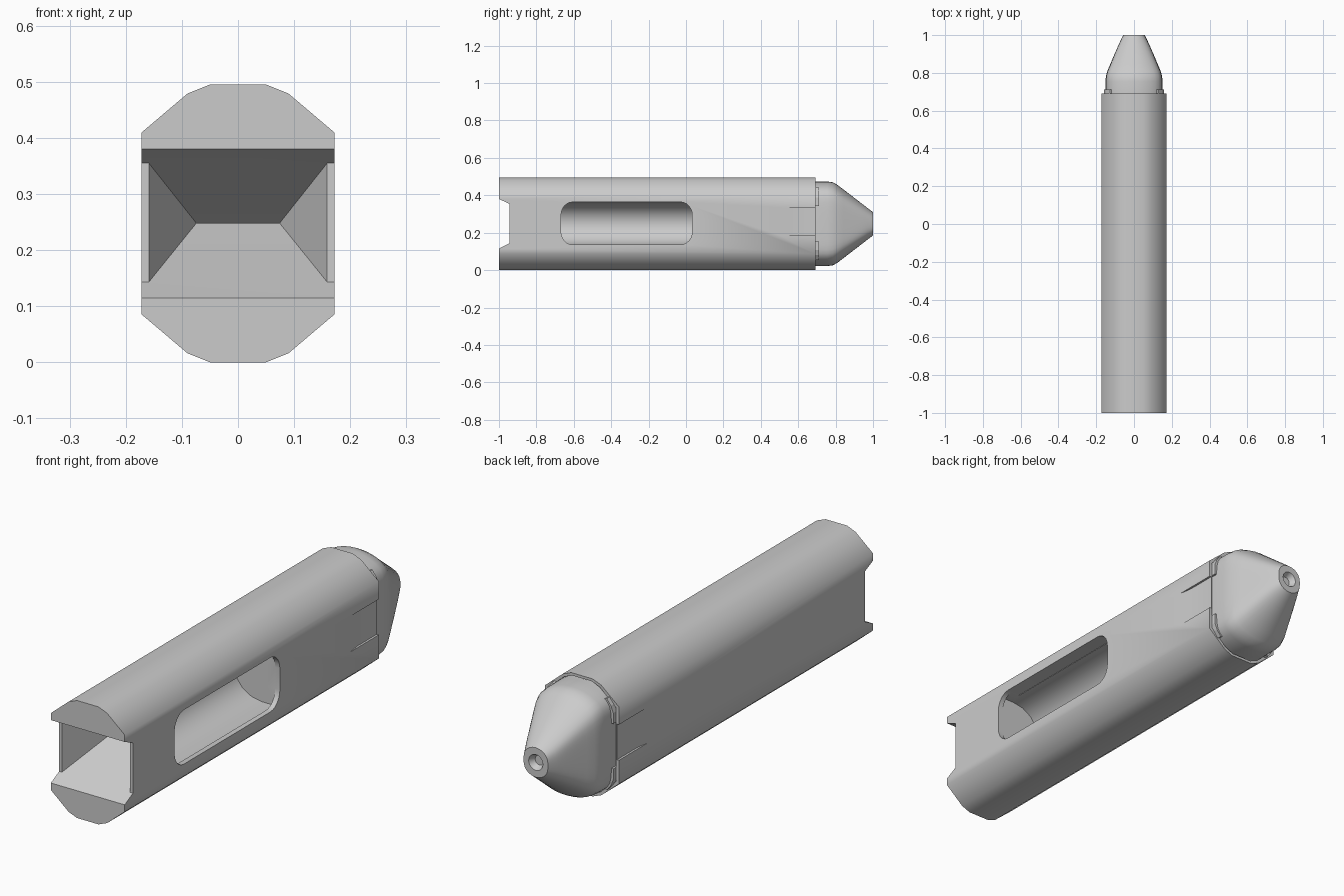
import bpy, bmesh, math

if "Cube" in bpy.data.objects:
    bpy.data.objects.remove(bpy.data.objects["Cube"])

CZ = 0.2475  # height of the long axis


def loft(name, rings):
    """Skin a list of equal-length point rings and cap both ends."""
    bm = bmesh.new()
    vr = [[bm.verts.new(p) for p in ring] for ring in rings]
    n = len(vr[0])
    for a, b in zip(vr, vr[1:]):
        for i in range(n):
            j = (i + 1) % n
            bm.faces.new((a[i], a[j], b[j], b[i]))
    bm.faces.new(vr[0][::-1])
    bm.faces.new(vr[-1])
    bmesh.ops.recalc_face_normals(bm, faces=bm.faces)
    me = bpy.data.meshes.new(name)
    bm.to_mesh(me)
    bm.free()
    ob = bpy.data.objects.new(name, me)
    bpy.context.collection.objects.link(ob)
    return ob


def along_y(name, pts, y0, y1):
    return loft(name, [[(x, y, z) for x, z in pts] for y in (y0, y1)])


def along_x(name, pts, x0, x1):
    return loft(name, [[(x, y, z) for y, z in pts] for x in (x0, x1)])


def cut(target, cutter):
    bpy.context.view_layer.objects.active = target
    m = target.modifiers.new("cut", 'BOOLEAN')
    m.operation = 'DIFFERENCE'
    m.solver = 'EXACT'
    m.object = cutter
    bpy.ops.object.modifier_apply(modifier=m.name)
    bpy.data.objects.remove(cutter, do_unlink=True)


def smooth(ob, deg):
    bpy.ops.object.select_all(action='DESELECT')
    ob.select_set(True)
    bpy.context.view_layer.objects.active = ob
    bpy.ops.object.shade_smooth_by_angle(angle=math.radians(deg))


# Body: faceted flat-sided tube
quarter = [(0.172, 0.162), (0.09, 0.2315), (0.05, 0.2475)]
half = quarter + [(-x, z) for x, z in reversed(quarter)]
profile = half + [(-x, -z) for x, z in half]
body = along_y("body", [(x, CZ + z) for x, z in profile], -1, 0.692)

# Slot across the front end, flaring outwards
cut(body, along_x("slot_cutter", [(-1.055, 0.087), (-0.945, 0.143),
                                  (-0.945, 0.355), (-1.055, 0.405)], -0.3, 0.3))


# Wedge-shaped pocket in the front
def rect(y, w, z0, z1):
    return [(-w, y, z0), (w, y, z0), (w, y, z1), (-w, y, z1)]


cut(body, loft("pocket_cutter", [rect(-0.98, 0.159, 0.143, 0.355),
                                 rect(-0.945, 0.159, 0.143, 0.355),
                                 rect(-0.75, 0.075, 0.247, 0.249)]))

# Rounded window in the right side only
window = []
for cy, cz, a0 in ((-0.03, 0.295, 0), (-0.605, 0.295, 90),
                   (-0.605, 0.205, 180), (-0.03, 0.205, 270)):
    for k in range(7):
        a = math.radians(a0 + 15 * k)
        window.append((cy + 0.063 * math.cos(a), cz + 0.069 * math.sin(a)))
cut(body, along_x("window_cutter", window, 0.11, 0.3))

# Trough behind the window
trough = [(0.15, CZ - 0.115), (0.15, CZ + 0.115)]
for k in range(9):
    a = math.radians(90 + 22.5 * k)
    trough.append((0.09 + 0.13 * math.cos(a), CZ + 0.115 * math.sin(a)))
cut(body, along_y("trough_cutter", trough, -0.668, 0.033))

# Recessed rear rim
cut(body, along_y("rim_cutter", [(x * 0.925, CZ + z * 0.955) for x, z in profile], 0.65, 0.8))

# Shallow ramped grips on both sides near the rear
for s in (-1, 1):
    ring = [[(s * 0.1725, 0.5, z), (s * 0.163, 0.56, z), (s * 0.163, 0.8, z),
             (s * 0.2, 0.8, z), (s * 0.2, 0.5, z)] for z in (0.185, 0.335)]
    cut(body, loft("grip_cutter", ring))
smooth(body, 55)


# Nose: clipped-circle section tapering to a round tip with a small hole
def section(y, w, h, n=48):
    ring = []
    for i in range(n):
        a = 2 * math.pi * i / n
        x = h * math.cos(a)
        k = (1 + abs(x / w) ** 8) ** (-1 / 8) if w < h else 1
        ring.append((x * k, y, CZ + h * math.sin(a)))
    return ring


stations = [(0.6, 0.152, 0.226), (0.70, 0.152, 0.226), (0.755, 0.152, 0.226),
            (0.785, 0.149, 0.222), (0.81, 0.142, 0.208)]
stations += [(0.81 + 0.19 * t / 6, 0.142 - 0.08 * t / 6, 0.208 - 0.146 * t / 6)
             for t in range(1, 7)]
stations += [(1.0, 0.033, 0.033), (0.975, 0.02, 0.02)]
nose = loft("nose_cone", [section(*s) for s in stations])
smooth(nose, 40)

# Four small clips holding the nose
clip = [(0.12, 0.095), (0.159, 0.095), (0.159, 0.14), (0.148, 0.168),
        (0.128, 0.193), (0.105, 0.185)]
for sx, side in ((1, "right"), (-1, "left")):
    for sz, level in ((1, "upper"), (-1, "lower")):
        along_y(f"{level}_{side}_clip", [(sx * x, CZ + sz * z) for x, z in clip], 0.65, 0.711)
